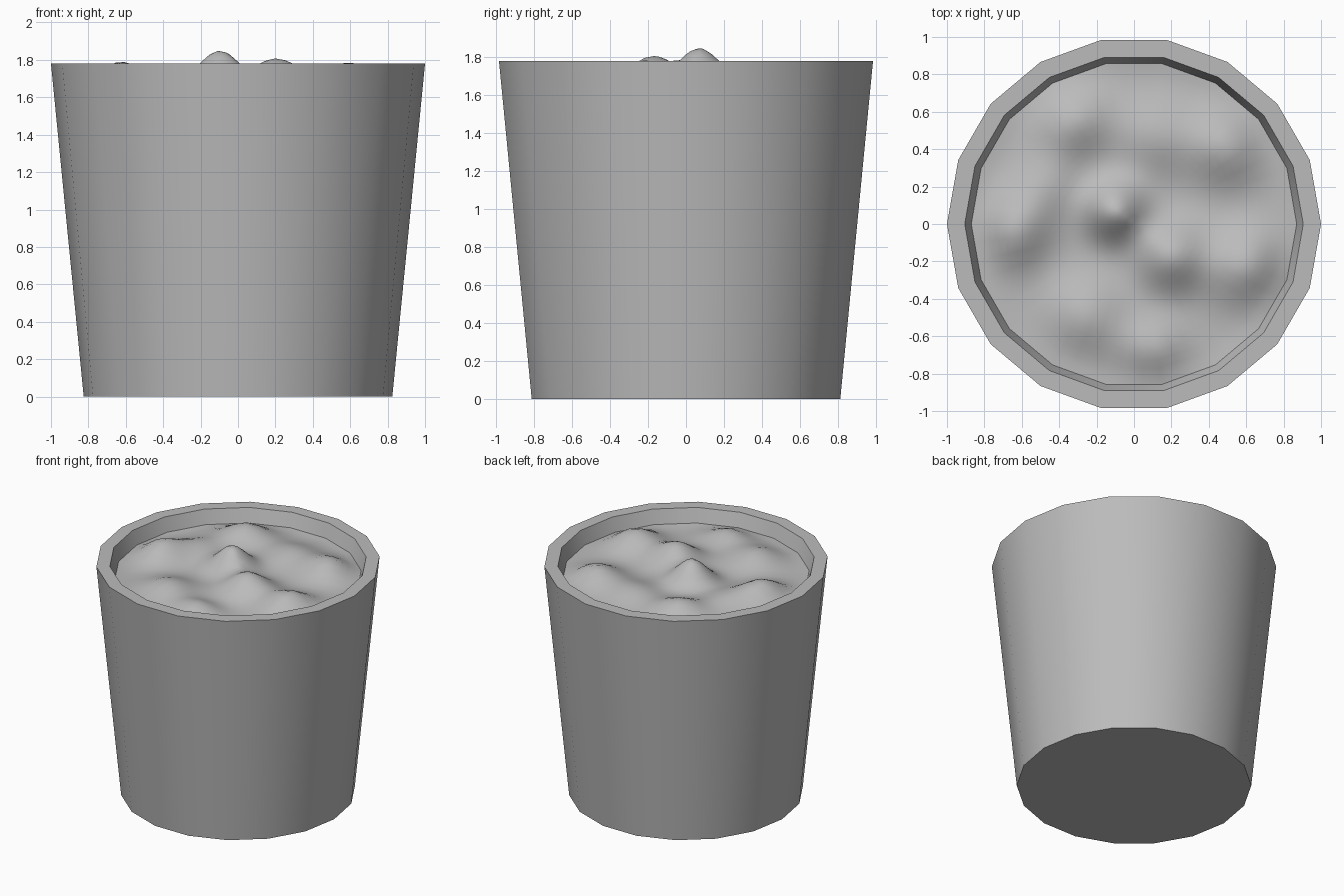
import bpy, bmesh, math

SIDES = 18

cube = bpy.data.objects.get("Cube")
if cube:
    bpy.data.objects.remove(cube, do_unlink=True)

grey = bpy.data.materials.new("plain grey")
grey.use_nodes = True
colour = (0.5, 0.5, 0.5, 1)
grey.diffuse_color = colour
grey.node_tree.nodes["Principled BSDF"].inputs["Base Color"].default_value = colour


def finish(name, bm, angle):
    bmesh.ops.recalc_face_normals(bm, faces=bm.faces)
    mesh = bpy.data.meshes.new(name)
    bm.to_mesh(mesh)
    bm.free()
    obj = bpy.data.objects.new(name, mesh)
    bpy.context.collection.objects.link(obj)
    mesh.materials.append(grey)
    bpy.ops.object.select_all(action='DESELECT')
    obj.select_set(True)
    bpy.context.view_layer.objects.active = obj
    bpy.ops.object.shade_smooth_by_angle(angle=math.radians(angle))
    return obj


def bridge(bm, a, b):
    n = len(a)
    for i in range(n):
        j = (i + 1) % n
        bm.faces.new((a[i], a[j], b[j], b[i]))


# Tapered tub: outer wall, flat rim, inner wall and closed floors
bm = bmesh.new()
rings = []
for r, z in [(0.825, 0), (1, 1.78), (0.905, 1.78), (0.865, 1.66)]:
    rings.append([bm.verts.new((r * math.cos(i * math.tau / SIDES),
                                r * math.sin(i * math.tau / SIDES), z))
                  for i in range(SIDES)])
for a, b in zip(rings, rings[1:]):
    bridge(bm, a, b)
bm.faces.new(rings[0])
bm.faces.new(rings[-1])
finish("tub", bm, 30)

# Lumpy soil: mounds given as x, y, height, spread
MOUNDS = [
    (-0.10, 0.07, 0.19, 0.11), (0.20, -0.17, 0.15, 0.13),
    (-0.33, 0.56, 0.13, 0.14), (-0.65, -0.04, 0.14, 0.13),
    (0.50, 0.42, 0.13, 0.14), (0.61, -0.23, 0.14, 0.14),
    (-0.26, -0.50, 0.10, 0.15), (0.11, -0.68, 0.10, 0.12),
    (-0.48, 0.20, 0.07, 0.13), (0.12, 0.48, 0.08, 0.15),
]


def soil_height(x, y, t):
    h = sum(a * math.exp(-((x - px) ** 2 + (y - py) ** 2) / (2 * s * s))
            for px, py, a, s in MOUNDS)
    return 1.675 + (h - 0.02) * (1 - t ** 8)


bm = bmesh.new()
segments, steps = SIDES * 3, 20
half = math.pi / SIDES
previous = None
centre = bm.verts.new((0, 0, soil_height(0, 0, 0)))
for k in range(1, steps + 1):
    t = k / steps
    ring = []
    for i in range(segments):
        a = i * math.tau / segments
        r = 0.87 * t * math.cos(half) / math.cos(a % (2 * half) - half)
        x, y = r * math.cos(a), r * math.sin(a)
        ring.append(bm.verts.new((x, y, soil_height(x, y, t))))
    if previous:
        bridge(bm, previous, ring)
    else:
        for i in range(segments):
            bm.faces.new((centre, ring[i], ring[(i + 1) % segments]))
    previous = ring
soil = finish("soil", bm, 60)
# An open sheet must face upward
if soil.data.polygons[0].normal.z < 0:
    soil.data.flip_normals()
